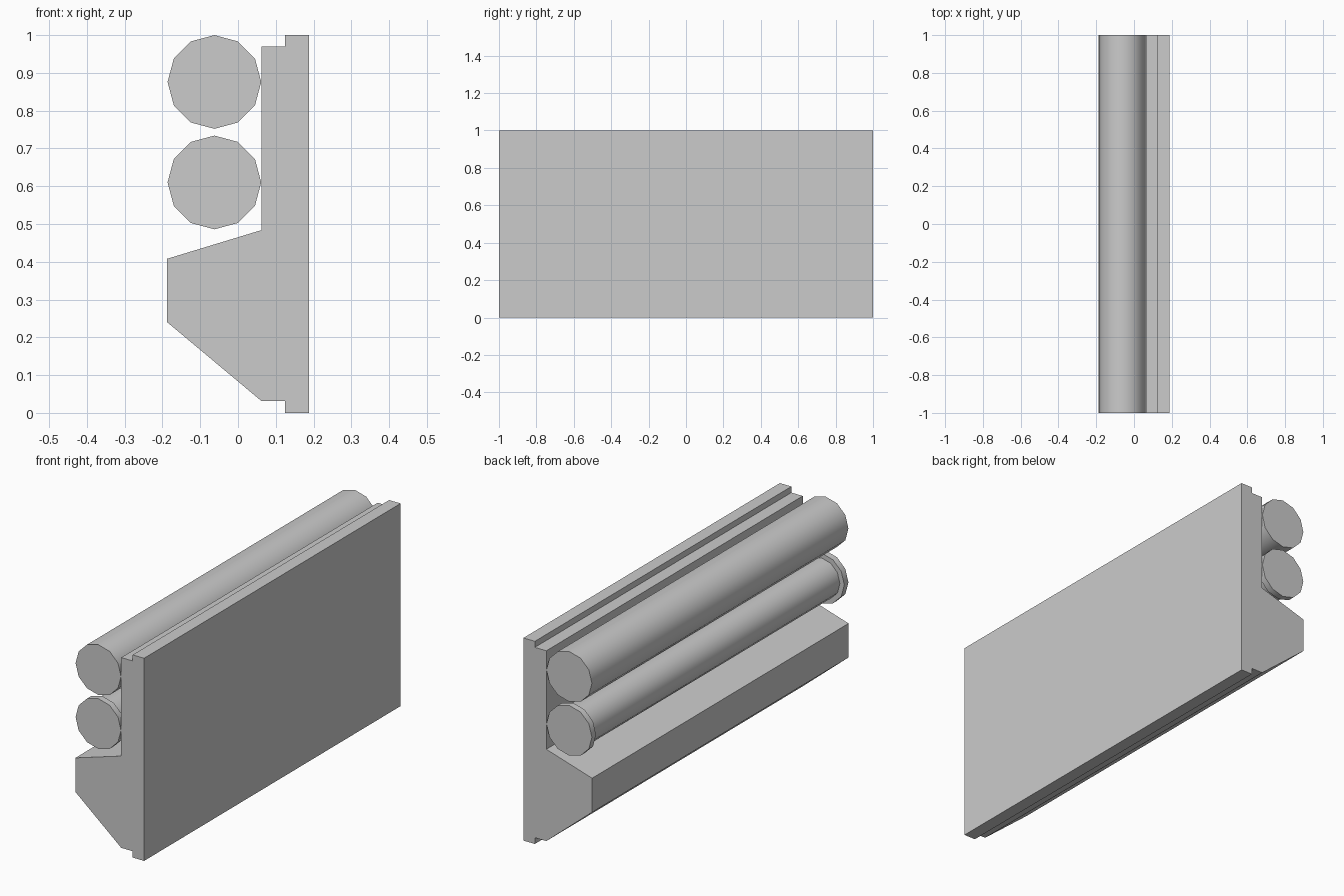
import bpy, bmesh
from math import cos, sin, pi, radians

if "Cube" in bpy.data.objects:
    bpy.data.objects.remove(bpy.data.objects["Cube"])


def make_object(name, bm):
    bmesh.ops.recalc_face_normals(bm, faces=bm.faces)
    mesh = bpy.data.meshes.new(name)
    bm.to_mesh(mesh)
    bm.free()
    obj = bpy.data.objects.new(name, mesh)
    bpy.context.collection.objects.link(obj)
    return obj


def loft(name, sections):
    """Join matching (x, y, z) rings with quads and cap both ends."""
    bm = bmesh.new()
    rings = [[bm.verts.new(p) for p in s] for s in sections]
    for a, b in zip(rings, rings[1:]):
        for i in range(len(a)):
            j = (i + 1) % len(a)
            bm.faces.new((a[i], a[j], b[j], b[i]))
    bm.faces.new(rings[0])
    bm.faces.new(rings[-1])
    return make_object(name, bm)


def pipe(name, x, z, steps, sides=12):
    """Pipe along y, given as (y, radius) steps."""
    angles = [2 * pi * i / sides for i in range(sides)]
    obj = loft(name, [[(x + r * cos(a), y, z + r * sin(a)) for a in angles]
                      for y, r in steps])
    bpy.ops.object.select_all(action='DESELECT')
    obj.select_set(True)
    bpy.context.view_layer.objects.active = obj
    bpy.ops.object.shade_smooth_by_angle(angle=radians(40))


# Wall panel with stepped rims and a sloped ledge, extruded along y
profile = [(0.1875, 0), (0.125, 0), (0.125, 0.031), (0.0625, 0.031),
           (-0.1875, 0.24), (-0.1875, 0.408), (0.0625, 0.484),
           (0.0625, 0.97), (0.125, 0.97), (0.125, 1), (0.1875, 1)]
loft("wall_panel", [[(x, y, z) for x, z in profile] for y in (-1, 1)])

# Plain upper pipe, lower pipe with a collar at each end
R, r, collar = 0.124, 0.1, 0.032
pipe("upper_pipe", -0.0625, 0.876, [(-1, R), (1, R)])
pipe("lower_pipe", -0.0625, 0.61,
     [(-1, R), (collar - 1, R), (collar - 1, r),
      (1 - collar, r), (1 - collar, R), (1, R)])
